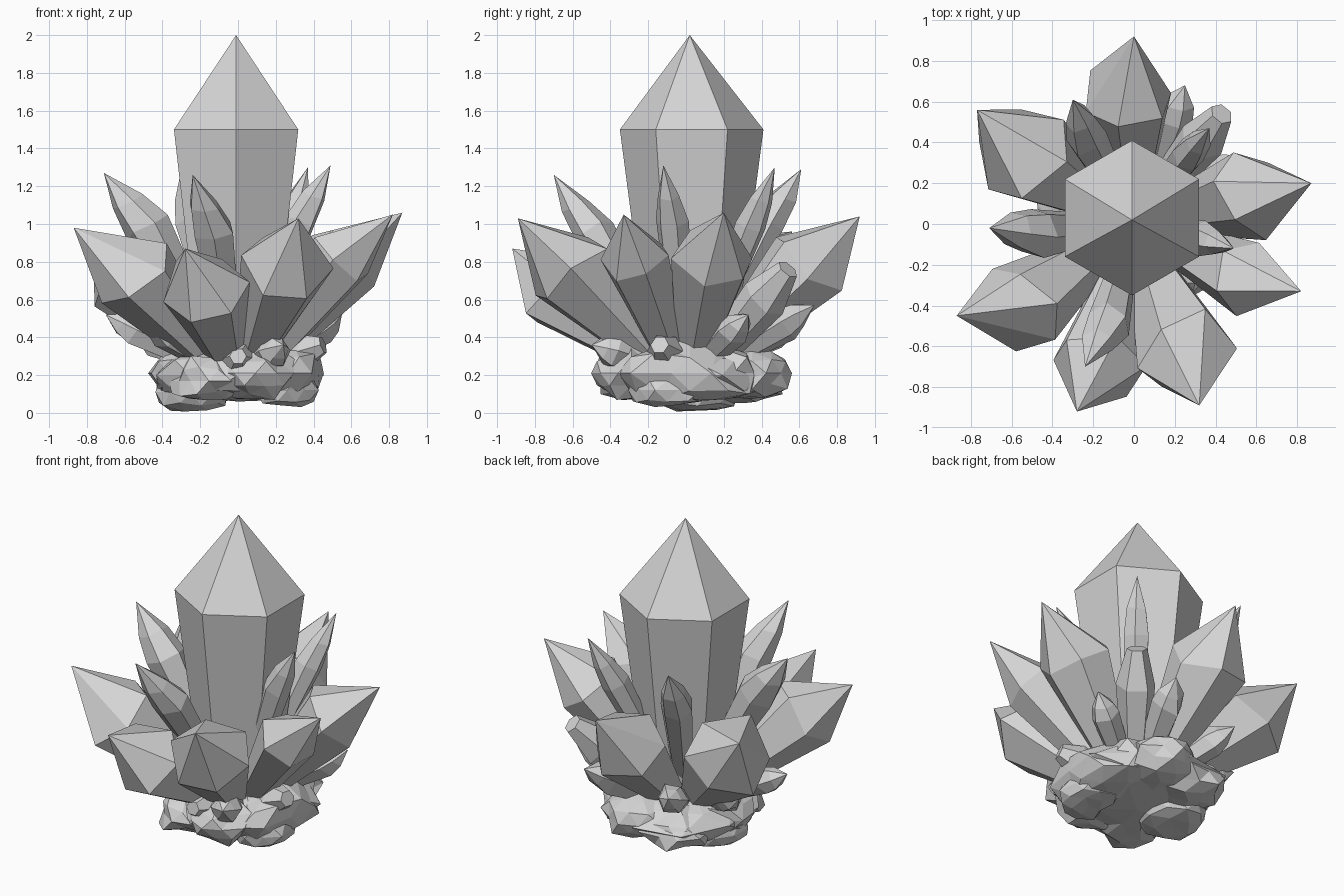
import bpy, bmesh, math, random
from mathutils import Vector, noise

random.seed(7)

cube = bpy.data.objects.get("Cube")
if cube:
    bpy.data.objects.remove(cube, do_unlink=True)

# One plain stone colour
stone = bpy.data.materials.new("grey_stone")
stone.use_nodes = True
GREY = (0.66, 0.66, 0.66, 1)
stone.diffuse_color = GREY
stone.node_tree.nodes["Principled BSDF"].inputs["Base Color"].default_value = GREY


def finish(name, bm):
    bmesh.ops.recalc_face_normals(bm, faces=bm.faces[:])
    mesh = bpy.data.meshes.new(name)
    bm.to_mesh(mesh)
    bm.free()
    mesh.materials.append(stone)
    obj = bpy.data.objects.new(name, mesh)
    bpy.context.collection.objects.link(obj)
    return obj


def crystal(name, root, shoulder, tip, r_root, r_shoulder, sides=6,
            bevel=False, cut=False, wobble=0.12, turn=0.0):
    """Faceted shaft that widens to a shoulder and closes in a point or a cut."""
    root, shoulder, tip = Vector(root), Vector(shoulder), Vector(tip)
    axis = (shoulder - root).normalized()
    quat = axis.to_track_quat('Z', 'Y')
    stations = [(root, r_root, 0), (shoulder, r_shoulder, wobble)]
    if bevel:
        stations.append((shoulder.lerp(tip, 0.45), r_shoulder * 0.72, wobble))
    if cut:
        stations.append((tip, r_shoulder * 0.5, 0))
    bm = bmesh.new()
    rings = []
    for centre, radius, jitter in stations:
        ring = []
        for i in range(sides):
            a = turn + math.tau * i / sides
            r = radius * (1 + random.uniform(-jitter, jitter))
            p = centre + quat @ Vector((r * math.cos(a), r * math.sin(a), 0))
            p += axis * radius * random.uniform(-jitter, jitter) * 2
            ring.append(bm.verts.new(p))
        rings.append(ring)
    for low, high in zip(rings, rings[1:]):
        for i in range(sides):
            j = (i + 1) % sides
            bm.faces.new((low[i], low[j], high[j], high[i]))
    bm.faces.new(rings[0][::-1])
    if cut:
        bm.faces.new(rings[-1])
    else:
        point = bm.verts.new(tip)
        for i in range(sides):
            bm.faces.new((rings[-1][i], rings[-1][(i + 1) % sides], point))
    return finish(name, bm)


def rock(name, centre, size, rough, floor):
    """Angular lump made from a roughened low-poly ball with a flattened underside."""
    bm = bmesh.new()
    bmesh.ops.create_icosphere(bm, subdivisions=2, radius=1)
    centre = Vector(centre)
    for v in bm.verts:
        n = noise.noise(v.co * 1.7 + centre * 9)
        v.co *= 1 + rough * n + random.uniform(-rough, rough) * 0.3
        v.co = centre + Vector(a * b for a, b in zip(v.co, size))
        v.co.z = max(v.co.z, floor + random.uniform(0, 0.03))
    # merge short edges into larger, more irregular facets
    bmesh.ops.remove_doubles(bm, verts=bm.verts[:], dist=min(size) * 0.55)
    return finish(name, bm)


# Tall central crystal
crystal("main_crystal", (-0.01, 0.03, 0.2), (-0.01, 0.03, 1.5), (-0.01, 0.02, 2),
        0.21, 0.38, wobble=0, turn=math.pi / 2)

# Ring of thick crystals: shoulder centre, tip, shoulder radius
thick = [
    ((-0.55, -0.41, 0.74), (-0.87, -0.45, 0.98), 0.23),
    ((-0.17, -0.67, 0.63), (-0.28, -0.92, 0.87), 0.23),
    ((0.25, -0.63, 0.77), (0.32, -0.89, 1.03), 0.23),
    ((0.55, -0.26, 0.81), (0.82, -0.33, 1.05), 0.18),
    ((0.57, 0.16, 0.83), (0.87, 0.20, 1.06), 0.225),
    ((-0.03, 0.61, 0.77), (0.00, 0.92, 1.04), 0.23),
    ((-0.53, 0.35, 0.73), (-0.77, 0.56, 0.96), 0.26),
]
for k, (mid, tip, radius) in enumerate(thick):
    root = (mid[0] * 0.2, mid[1] * 0.2, 0.24)
    crystal(f"thick_crystal_{k + 1}", root, mid, tip, 0.08, radius,
            turn=random.uniform(0, 1))

# Slender crystals leaning against the centre: shoulder centre, tip, radius
slender = [
    ((-0.13, -0.49, 0.96), (-0.24, -0.70, 1.26), 0.11),
    ((-0.48, -0.04, 0.99), (-0.71, -0.02, 1.27), 0.125),
    ((-0.24, 0.43, 1.00), (-0.30, 0.61, 1.29), 0.10),
    ((0.33, -0.07, 1.02), (0.49, -0.12, 1.31), 0.085),
    ((0.27, 0.34, 1.00), (0.37, 0.47, 1.30), 0.085),
]
for k, (mid, tip, radius) in enumerate(slender):
    root = (mid[0] * 0.15, mid[1] * 0.15, 0.25)
    crystal(f"slender_crystal_{k + 1}", root, mid, tip, 0.05, radius,
            bevel=True, wobble=0.08, turn=random.uniform(0, 1))

# Small shards near the base: tip, radius, cut end
shards = [
    ((-0.70, -0.03, 0.52), 0.09, False),
    ((-0.48, -0.32, 0.49), 0.09, False),
    ((0.55, 0.33, 0.52), 0.09, False),
    ((0.43, 0.54, 0.76), 0.12, True),
    ((0.25, 0.68, 0.57), 0.10, False),
    ((0.00, -0.46, 0.30), 0.09, True),
    ((0.45, -0.14, 0.36), 0.10, True),
    ((0.24, -0.50, 0.36), 0.09, False),
    ((-0.28, 0.58, 0.48), 0.09, False),
    ((-0.55, 0.25, 0.42), 0.08, False),
]
for k, (tip, radius, cut) in enumerate(shards):
    tip = Vector(tip)
    root = Vector((tip.x * 0.2, tip.y * 0.2, 0.24))
    crystal(f"shard_{k + 1}", root, root.lerp(tip, 0.72), tip,
            radius * 0.6, radius, bevel=not cut, cut=cut, wobble=0.1)

# Rocky base: a broad flat-bottomed core, lumps round its rim and two low feet
rock("base_core", (0, 0.03, 0.2), (0.44, 0.48, 0.17), 0.2, 0.06)
rock("base_side_lump", (0.27, 0.02, 0.21), (0.19, 0.36, 0.19), 0.25, 0.05)
for k in range(5):
    a = math.radians(70 + 55 * k)
    spot = (0.27 * math.cos(a), 0.03 + 0.34 * math.sin(a), 0.19 + 0.02 * (-1) ** k)
    rock(f"base_lump_{k + 1}", spot, (0.2, 0.21, 0.14), 0.3, 0.05)
rock("base_left_foot", (-0.25, 0.06, 0.11), (0.2, 0.22, 0.13), 0.2, 0)
rock("base_right_foot", (0.26, -0.1, 0.12), (0.17, 0.2, 0.12), 0.2, 0.02)
